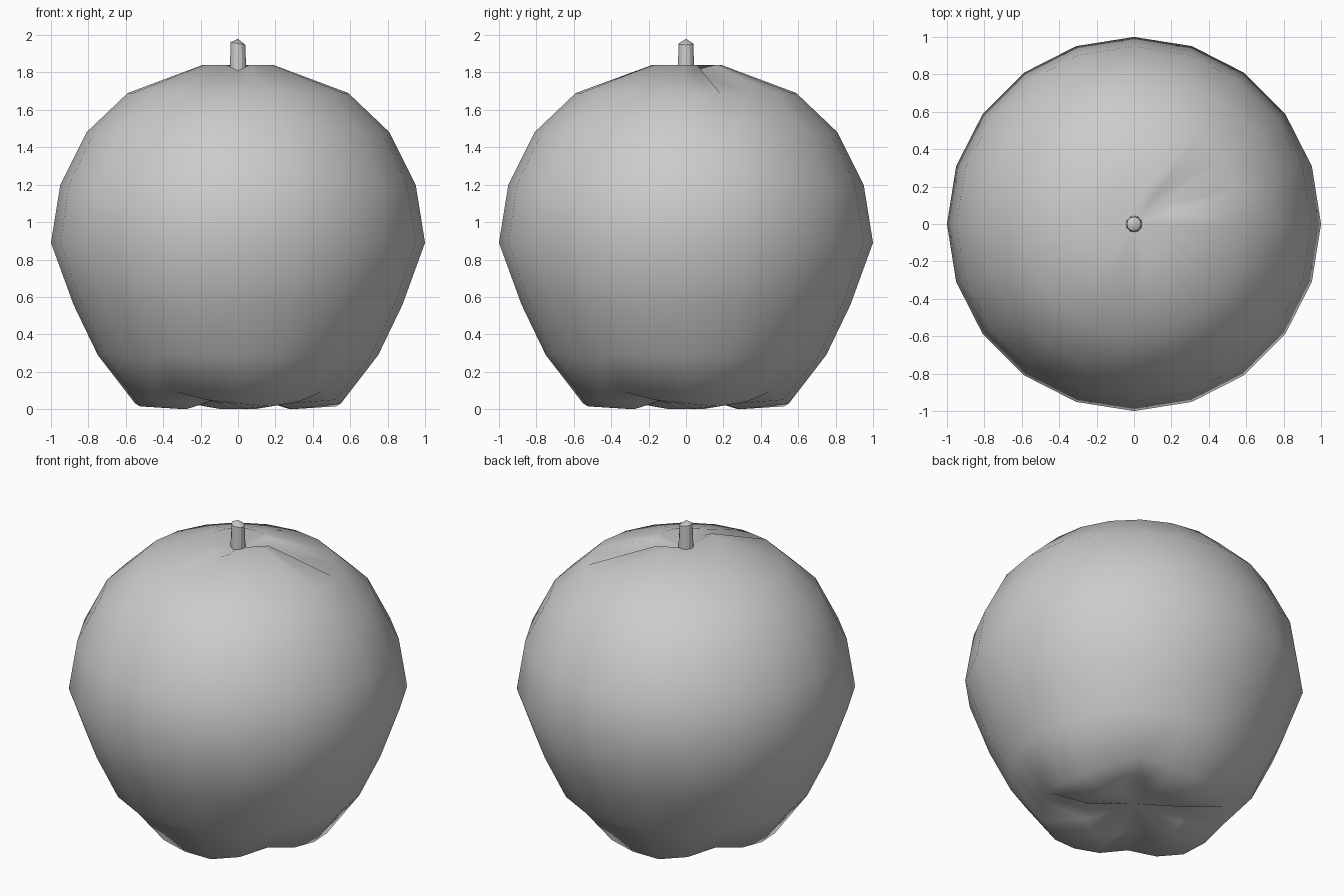
import bpy, bmesh
from math import sin, cos, pi

if "Cube" in bpy.data.objects:
    bpy.data.objects.remove(bpy.data.objects["Cube"])


def lathe(name, rings, bottom, top, n):
    """Closed revolved solid; each ring is (radius, height function of step)."""
    bm = bmesh.new()
    loops = []
    for r, h in rings:
        loops.append([bm.verts.new((r * cos(2 * pi * i / n), r * sin(2 * pi * i / n), h(i)))
                      for i in range(n)])
    low, high = bm.verts.new((0, 0, bottom)), bm.verts.new((0, 0, top))
    for i in range(n):
        j = (i + 1) % n
        for a, b in zip(loops, loops[1:]):
            bm.faces.new((a[i], a[j], b[j], b[i]))
        bm.faces.new((low, loops[0][j], loops[0][i]))
        bm.faces.new((loops[-1][i], loops[-1][j], high))
    for f in bm.faces:
        f.smooth = True
    mesh = bpy.data.meshes.new(name)
    bm.to_mesh(mesh)
    bm.free()
    ob = bpy.data.objects.new(name, mesh)
    bpy.context.collection.objects.link(ob)
    return ob


def level(z):
    return lambda i: z


# Four lobes under the fruit, repeating every five segments
inner_lobes = [0.0, 0.0, 0.03, 0.08, 0.03]
outer_lobes = [0.03, 0.015, 0.04, 0.09, 0.05]
# Small dents beside the stem
dents = {2: 0.07, 15: 0.03}

body = [
    (0.29, lambda i: inner_lobes[i % 5]),
    (0.55, lambda i: outer_lobes[i % 5]),
    (0.75, level(0.29)),
    (0.88, level(0.56)),
    (1.00, level(0.89)),
    (0.95, level(1.20)),
    (0.81, level(1.48)),
    (0.59, level(1.69)),
    (0.19, lambda i: 1.84 - dents.get(i, 0)),
]
lathe("fruit_body", body, 0.09, 1.80, 20)

# Stem with a slightly slanted, pointed tip
stem = lathe("stem", [(0.046, level(1.76)),
                      (0.039, lambda i: 1.955 - 0.007 * cos(2 * pi * i / 12))],
             1.76, 1.98, 12)
bpy.context.view_layer.objects.active = stem
stem.select_set(True)
bpy.ops.object.shade_smooth_by_angle(angle=0.5)
